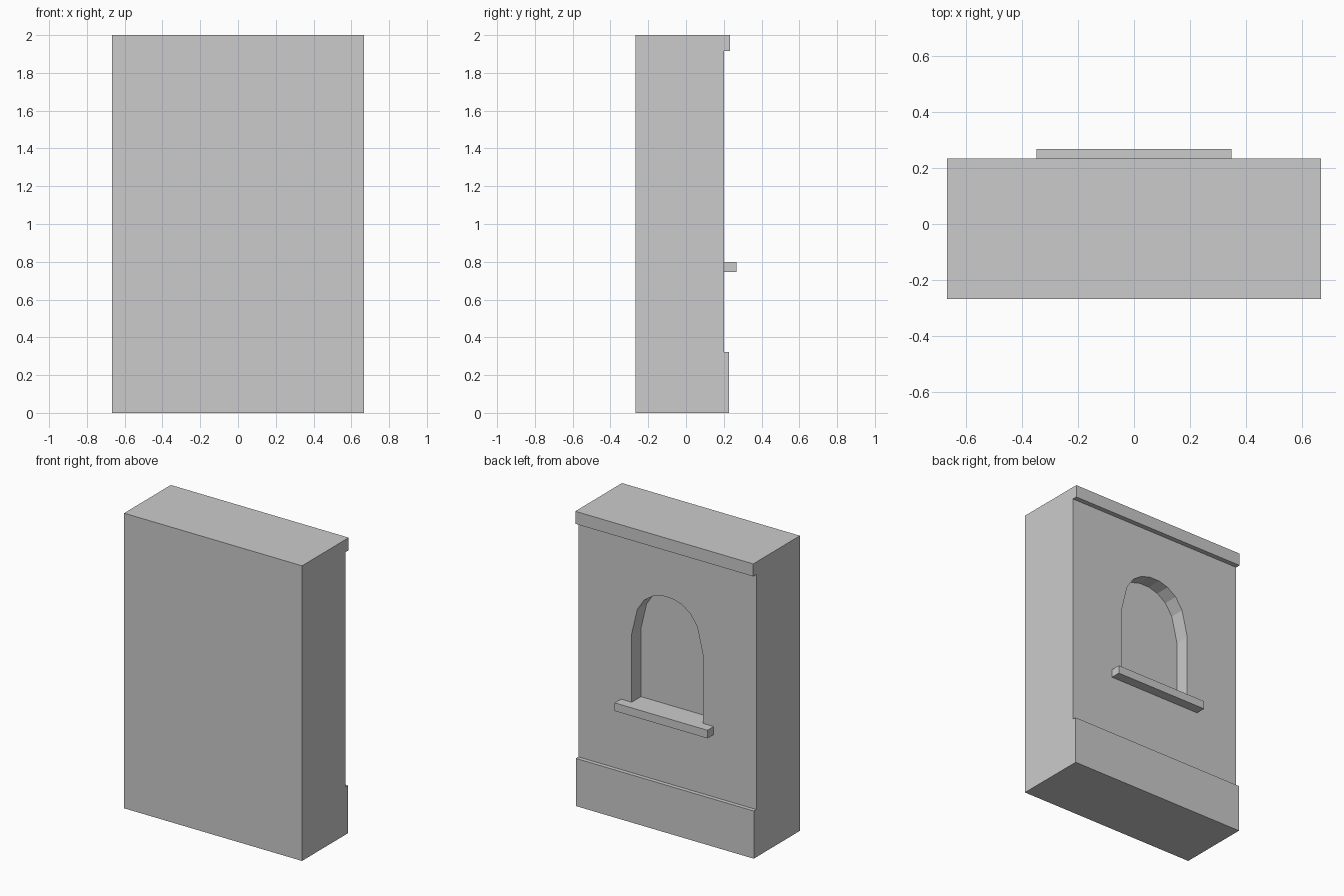
import bpy, bmesh

if "Cube" in bpy.data.objects:
    bpy.data.objects.remove(bpy.data.objects["Cube"])

# One plain stone colour
stone = bpy.data.materials.new("stone grey")
stone.diffuse_color = (0.6, 0.6, 0.6, 1)
stone.use_nodes = True
stone.node_tree.nodes["Principled BSDF"].inputs["Base Color"].default_value = stone.diffuse_color


def prism(name, outline, direction):
    """Closed flat outline (3D points) extruded along a vector."""
    bm = bmesh.new()
    face = bm.faces.new([bm.verts.new(p) for p in outline])
    ext = bmesh.ops.extrude_face_region(bm, geom=[face])
    verts = [g for g in ext["geom"] if isinstance(g, bmesh.types.BMVert)]
    bmesh.ops.translate(bm, verts=verts, vec=direction)
    bmesh.ops.recalc_face_normals(bm, faces=bm.faces)
    mesh = bpy.data.meshes.new(name)
    bm.to_mesh(mesh)
    bm.free()
    mesh.materials.append(stone)
    obj = bpy.data.objects.new(name, mesh)
    bpy.context.collection.objects.link(obj)
    return obj


HALF, FRONT, WALL = 0.667, -0.267, 0.2

# Wall: side profile with plinth and cornice, extruded across the width
profile = [(FRONT, 0), (0.227, 0), (0.227, 0.323), (WALL, 0.323),
           (WALL, 1.915), (0.233, 1.915), (0.233, 2), (FRONT, 2)]
wall = prism("wall", [(-HALF, y, z) for y, z in profile], (2 * HALF, 0, 0))

# Arched niche cut into the back face (half outline, mirrored)
half = [(0.267, 0.77), (0.267, 1.265), (0.225, 1.44), (0.173, 1.518),
        (0.107, 1.563), (0.037, 1.583)]
arch = half + [(-x, z) for x, z in reversed(half)]
cutter = prism("niche_cutter", [(x, WALL - 0.1, z) for x, z in arch], (0, 0.3, 0))
cut = wall.modifiers.new("niche", "BOOLEAN")
cut.object = cutter
cut.operation = "DIFFERENCE"
cut.solver = "EXACT"
cutter.hide_render = True
cutter.hide_viewport = True

# Window sill, which also forms the niche floor
sill = [(-0.348, 0.745), (0.348, 0.745), (0.348, 0.8), (-0.348, 0.8)]
prism("sill", [(x, 0.09, z) for x, z in sill], (0, 0.177, 0))
